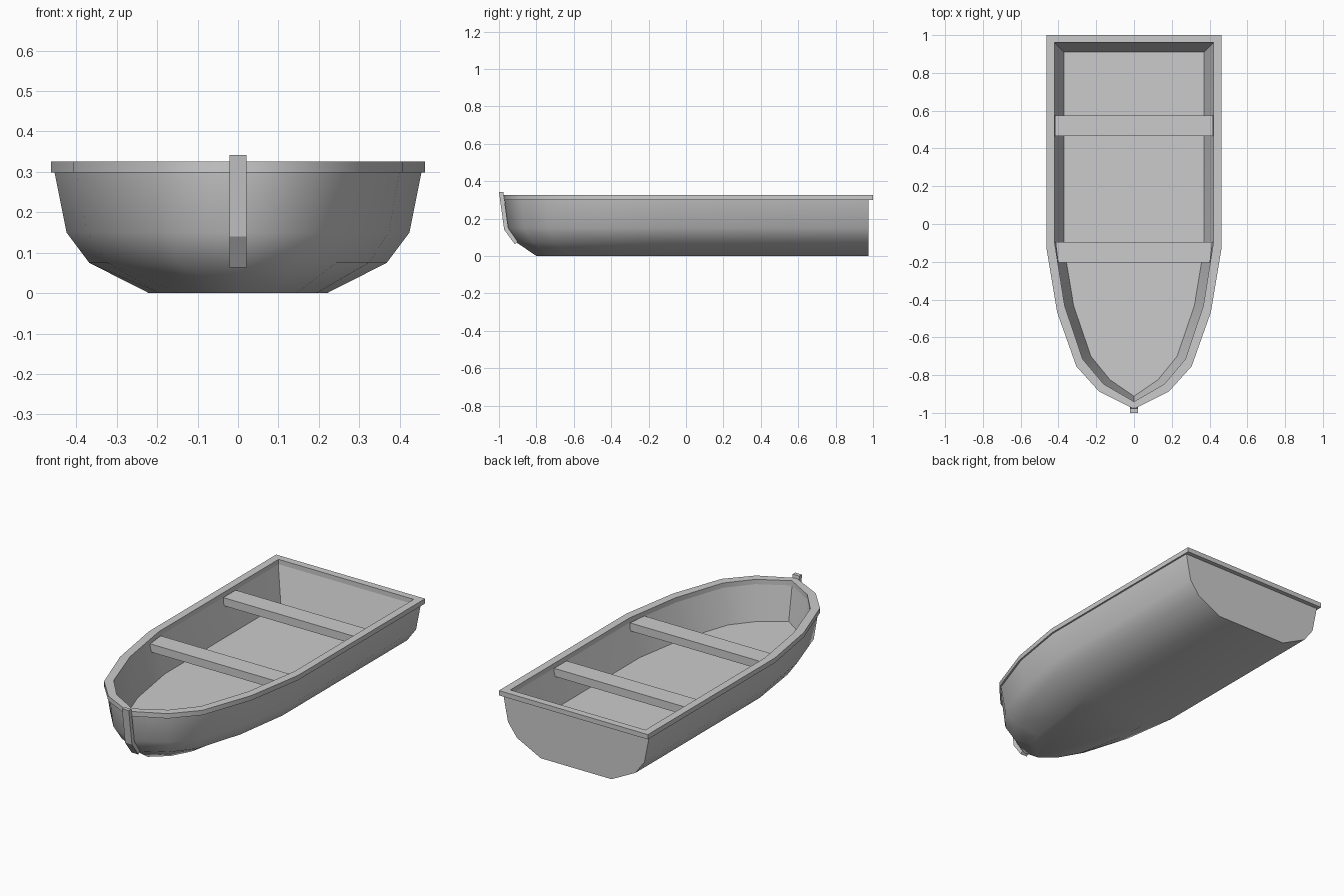
import bpy, bmesh, math

if "Cube" in bpy.data.objects:
    bpy.data.objects.remove(bpy.data.objects["Cube"])

# Plan of the bow: (fraction of half width, fraction of bow length)
BOW = [(1, 0), (0.88, 0.395), (0.66, 0.733), (0.40, 0.89)]


def outline(half, bow, stern, z, start=-0.13, p=1.0):
    """Closed boat-shaped loop of points at height z."""
    side = [(half, stern)] + [(half * f ** p, start + t * (bow - start)) for f, t in BOW]
    pts = side + [(0, bow)] + [(-x, y) for x, y in reversed(side)]
    return [(x, y, z) for x, y in pts]


def make(name, loops, cap=True, closed=False, smooth=None):
    """Skin a stack of loops, optionally capped or joined end to start."""
    bm = bmesh.new()
    rings = [[bm.verts.new(c) for c in loop] for loop in loops]
    pairs = list(zip(rings, rings[1:])) + ([(rings[-1], rings[0])] if closed else [])
    for a, b in pairs:
        for i in range(len(a)):
            j = (i + 1) % len(a)
            bm.faces.new((a[i], a[j], b[j], b[i]))
    if cap:
        bm.faces.new(rings[0])
        bm.faces.new(rings[-1])
    bmesh.ops.recalc_face_normals(bm, faces=bm.faces)
    mesh = bpy.data.meshes.new(name)
    bm.to_mesh(mesh)
    bm.free()
    obj = bpy.data.objects.new(name, mesh)
    bpy.context.collection.objects.link(obj)
    if smooth:
        bpy.ops.object.select_all(action='DESELECT')
        obj.select_set(True)
        bpy.context.view_layer.objects.active = obj
        bpy.ops.object.shade_smooth_by_angle(angle=math.radians(smooth))
    return obj


# Hull: outside from the keel up, then down the inside to the floor
make("hull", [
    outline(0.22, -0.80, 0.975, 0.0),
    outline(0.368, -0.91, 0.975, 0.075),
    outline(0.424, -0.955, 0.975, 0.15),
    outline(0.455, -0.97, 0.975, 0.305),
    outline(0.424, -0.943, 0.962, 0.305, -0.10, 1.05),
    outline(0.371, -0.912, 0.91, 0.107, -0.12, 1.17),
], smooth=60)

# Rim around the top edge
make("rim", [
    outline(0.463, -0.98, 1.0, 0.298),
    outline(0.463, -0.98, 1.0, 0.325),
    outline(0.42, -0.94, 0.96, 0.325, -0.10, 1.05),
    outline(0.42, -0.94, 0.96, 0.298, -0.10, 1.05),
], cap=False, closed=True, smooth=60)

# Seats: planks from side to side
for name, y0, y1, w0, w1 in (("rear_seat", 0.465, 0.575, 0.417, 0.417),
                             ("front_seat", -0.205, -0.095, 0.402, 0.415)):
    make(name, [[(-w0, y0, z), (w0, y0, z), (w1, y1, z), (-w1, y1, z)]
                for z in (0.255, 0.30)])

# Stem: bent strip up the bow
PROFILE = [(-1.0, 0.342), (-0.972, 0.14), (-0.915, 0.063),
           (-0.90, 0.075), (-0.95, 0.15), (-0.977, 0.342)]
make("bow_stem", [[(x, y, z) for y, z in PROFILE] for x in (-0.021, 0.021)])
